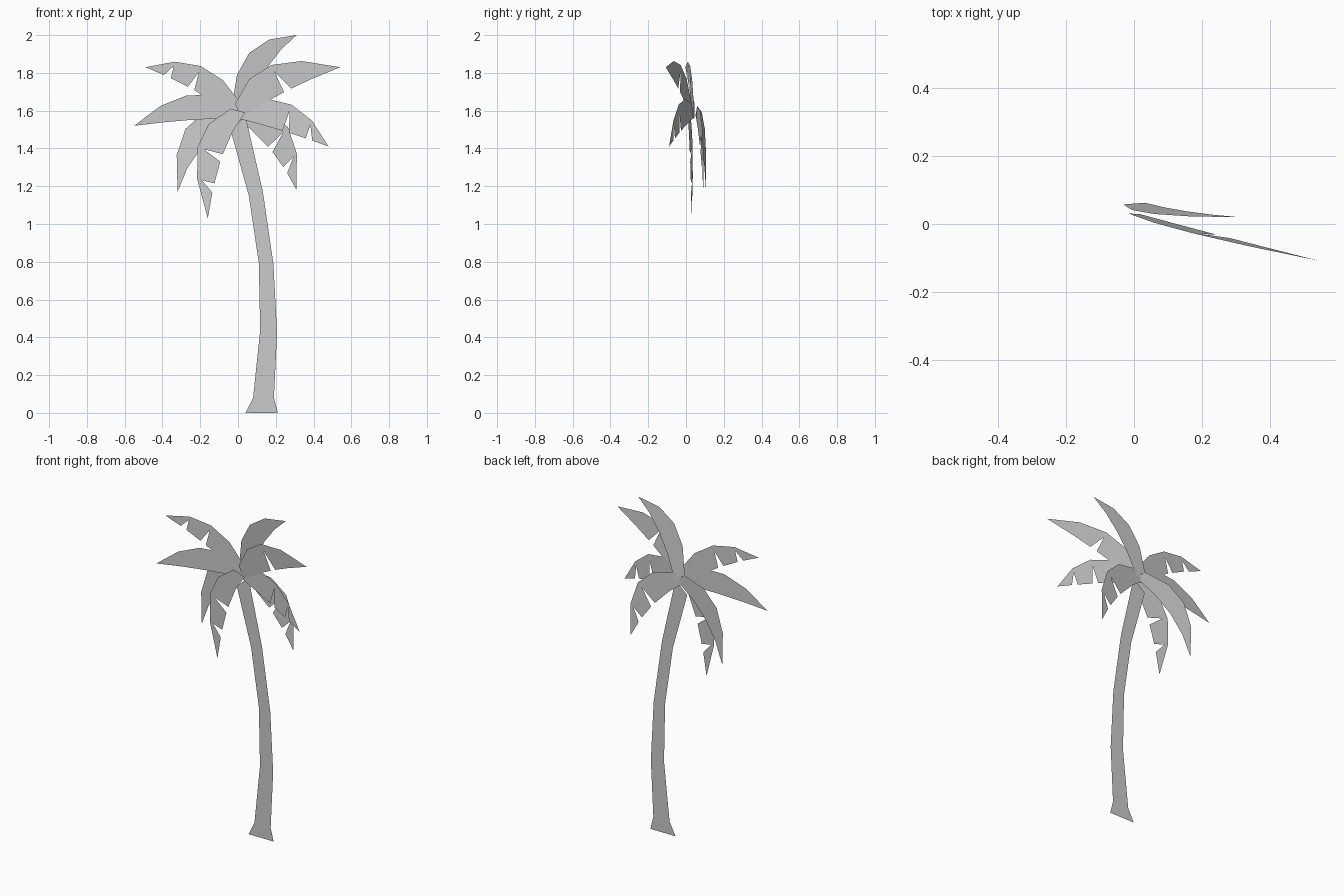
import bpy
import bmesh
from mathutils import Vector

cube = bpy.data.objects.get("Cube")
if cube:
    bpy.data.objects.remove(cube, do_unlink=True)

# One plain grey for the whole tree
colour = (0.6, 0.6, 0.6, 1)
grey = bpy.data.materials.new("plain_grey")
grey.use_nodes = True
grey.diffuse_color = colour
grey.node_tree.nodes["Principled BSDF"].inputs["Base Color"].default_value = colour

CROWN = Vector((0, 1.6))    # where the fronds meet, as (x, z)
ROOT_HALF_WIDTH = 0.04
STEPS = (0, 0.25, 0.5, 0.75)
TEAR_STEPS = (0.5, 0.75)


def arc(start, control, end, t):
    """Point on a quadratic curve."""
    return start.lerp(control, t).lerp(control.lerp(end, t), t)


def sheet(name, outline, depth, lean_x=0, lean_z=0):
    """Flat cut-out: an (x, z) outline on a plane that leans away from the crown."""
    bm = bmesh.new()
    verts = []
    for point in outline:
        offset = point - CROWN
        y = depth + lean_x * offset.x + lean_z * offset.y
        verts.append(bm.verts.new((point.x, y, point.y)))
    face = bm.faces.new(verts)
    face.normal_update()
    if face.normal.y > 0:
        face.normal_flip()
    bmesh.ops.triangulate(bm, faces=[face])
    mesh = bpy.data.meshes.new(name)
    bm.to_mesh(mesh)
    bm.free()
    mesh.materials.append(grey)
    obj = bpy.data.objects.new(name, mesh)
    bpy.context.collection.objects.link(obj)


def frond(name, tip, back, belly, tears=0, **plane):
    """Leaf between two arcs from crown to tip; tears are notches in the lower arc."""
    tip, back, belly = Vector(tip), Vector(back), Vector(belly)
    along = (tip - CROWN).normalized()
    across = Vector((-along.y, along.x)) * ROOT_HALF_WIDTH
    if tip.x < 0:
        across.negate()

    def upper(t):
        return arc(CROWN + across, back, tip, t)

    def lower(t):
        return arc(CROWN - across, belly, tip, t)

    top_edge = [upper(t) for t in STEPS]
    low_edge = []
    for t in STEPS:
        low_edge.append(lower(t))
        if t in TEAR_STEPS[:tears]:
            low_edge.append(lower(t).lerp(upper(t), 0.75))
            low_edge.append(lower(t + 0.07))
    sheet(name, top_edge + [tip] + low_edge[::-1], **plane)


# Curved trunk between two arcs, standing on a flared foot
foot = [Vector((0.21, 0)), Vector((0.04, 0))]
left_edge, right_edge = [], []
for t in STEPS + (1,):
    left_edge.append(arc(Vector((0.08, 0.08)), Vector((0.2, 0.8)), Vector((-0.04, 1.5)), t))
    right_edge.append(arc(Vector((0.19, 0.08)), Vector((0.26, 0.75)), Vector((0.04, 1.57)), t))
sheet("trunk", foot + left_edge + right_edge[::-1], depth=0.045)

# Whole fronds
frond("top_frond", tip=(0.31, 2), back=(-0.02, 2), belly=(0.14, 1.87),
      depth=0.06, lean_z=-0.1)
frond("right_middle_frond", tip=(-0.55, 1.52), back=(-0.27, 1.78), belly=(-0.25, 1.56),
      depth=0.045, lean_x=0.09)
frond("right_back_frond", tip=(-0.32, 1.17), back=(-0.38, 1.61), belly=(-0.24, 1.44),
      depth=0.055, lean_x=-0.16)

# Torn fronds
frond("left_upper_frond", tip=(0.54, 1.83), back=(0.09, 1.95), belly=(0.21, 1.7),
      tears=1, depth=0.03, lean_x=-0.22, lean_z=-0.08)
frond("left_middle_frond", tip=(0.48, 1.41), back=(0.32, 1.74), belly=(0.24, 1.5),
      tears=2, depth=0.035, lean_x=-0.26)
frond("left_back_frond", tip=(0.31, 1.18), back=(0.36, 1.62), belly=(0.18, 1.44),
      tears=2, depth=0.055, lean_x=0.12)
frond("right_front_frond", tip=(-0.16, 1.03), back=(-0.33, 1.49), belly=(-0.1, 1.43),
      tears=2, depth=0.012, lean_x=-0.11)
frond("right_upper_frond", tip=(-0.49, 1.83), back=(-0.16, 1.94), belly=(-0.21, 1.72),
      tears=2, depth=0.04, lean_x=0.09)
